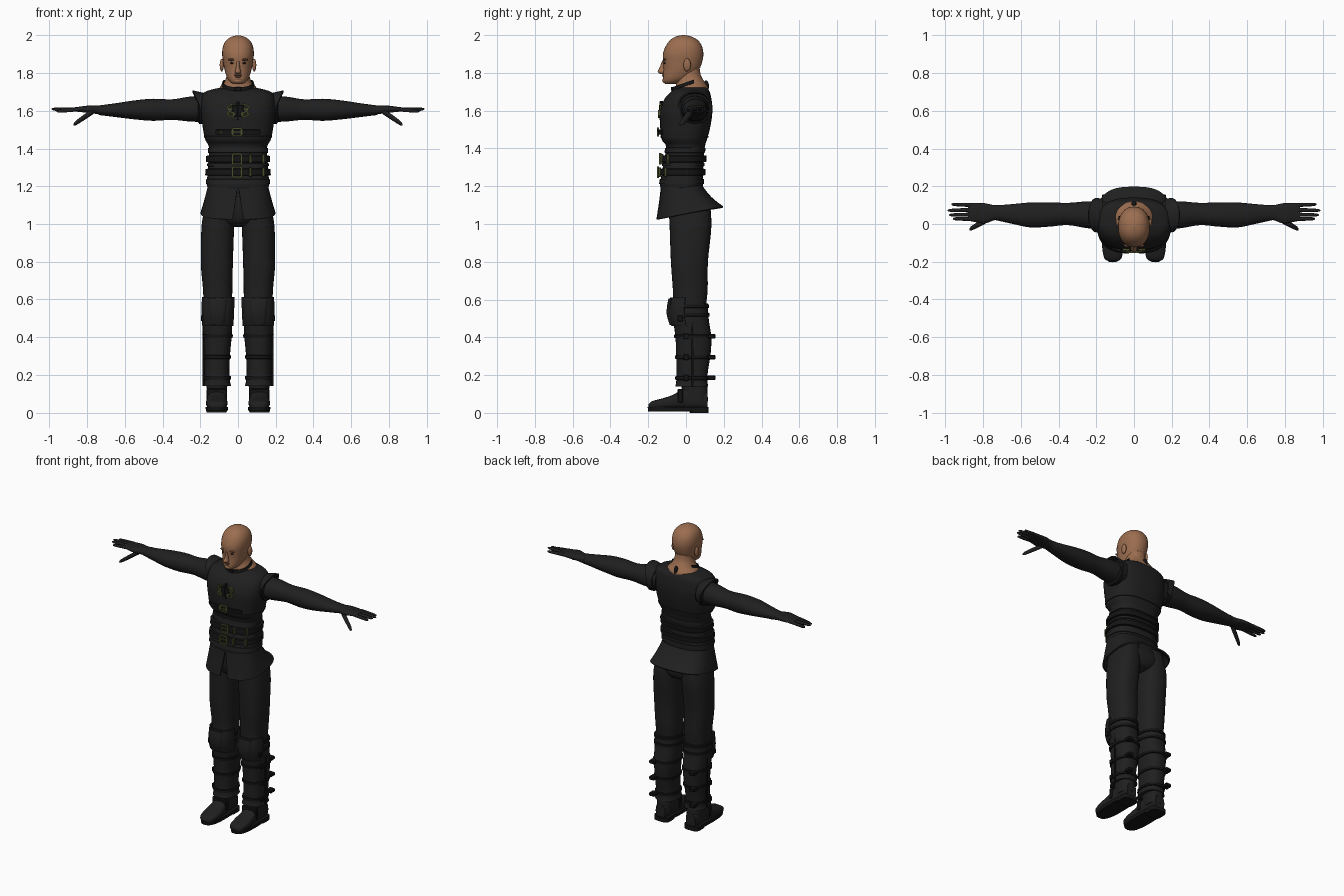
import bpy, bmesh
from math import sin, cos, radians, copysign, pi
from mathutils import Matrix, Vector

old = bpy.data.objects.get("Cube")
if old:
    bpy.data.objects.remove(old)


def material(name, *rgb):
    mat = bpy.data.materials.new(name)
    mat.use_nodes = True
    mat.diffuse_color = (*rgb, 1)
    bsdf = mat.node_tree.nodes["Principled BSDF"]
    bsdf.inputs["Base Color"].default_value = (*rgb, 1)
    bsdf.inputs["Roughness"].default_value = 0.8
    return mat


suit = material("charcoal leather", .014, .014, .014)
strap = material("black strap", .007, .007, .007)
skin = material("tan skin", .33, .155, .08)
lip = material("brown lip", .2, .085, .05)
dark = material("dark eye", .03, .018, .012)
brass = material("olive brass", .07, .075, .025)


def finish(name, bm, mat, mirror, angle=40):
    bmesh.ops.recalc_face_normals(bm, faces=bm.faces)
    mesh = bpy.data.meshes.new(name)
    bm.to_mesh(mesh)
    bm.free()
    mesh.materials.append(mat)
    mesh.polygons.foreach_set("use_smooth", [True] * len(mesh.polygons))
    mesh.set_sharp_from_angle(angle=radians(angle))
    obj = bpy.data.objects.new(name, mesh)
    bpy.context.collection.objects.link(obj)
    if mirror:
        obj.modifiers.new("mirror", 'MIRROR')
    return obj


def spline(rows, steps):
    """Smoothly resample cross-section rows."""
    if steps == 1:
        return rows
    out = []
    for i in range(len(rows) - 1):
        quad = [rows[max(i - 1, 0)], rows[i], rows[i + 1], rows[min(i + 2, len(rows) - 1)]]
        for k in range(steps):
            t = k / steps
            out.append([b + (c - a) * t / 2 + (a - 2.5 * b + 2 * c - d / 2) * t * t
                        + (1.5 * (b - c) + (d - a) / 2) * t ** 3 for a, b, c, d in zip(*quad)])
    return out + [rows[-1]]


def loft(name, rows, mat, axis=2, n=2.4, steps=4, arc=None, thick=.01, seg=32, mirror=False, warp=None):
    """Skin rounded sections; row = station, low and high of the other two axes."""
    bm = bmesh.new()
    start, end = arc or (0, 360)
    count = seg + 1 if arc else seg
    rings = []
    for t, a0, a1, b0, b1 in spline(rows, steps):
        ring = []
        for k in range(count):
            ang = radians(start + (end - start) * k / seg)
            c, s = (copysign(abs(f(ang)) ** (2 / n), f(ang)) for f in (cos, sin))
            p = [(a0 + a1 + (a1 - a0) * c) / 2, (b0 + b1 + (b1 - b0) * s) / 2]
            p.insert(axis, t)
            ring.append(bm.verts.new(warp(Vector(p)) if warp else p))
        rings.append(ring)
    for low, high in zip(rings, rings[1:]):
        for k in range(seg):
            j = (k + 1) % count
            bm.faces.new((low[k], low[j], high[j], high[k]))
    if arc:
        bmesh.ops.recalc_face_normals(bm, faces=bm.faces)
        bmesh.ops.solidify(bm, geom=bm.faces[:], thickness=thick)
    else:
        bm.faces.new(rings[0])
        bm.faces.new(rings[-1])
    return finish(name, bm, mat, mirror)


def ball(name, centre, radii, mat, mirror=False):
    bm = bmesh.new()
    bmesh.ops.create_uvsphere(bm, u_segments=16, v_segments=10, radius=1,
                              matrix=Matrix.LocRotScale(Vector(centre), None, Vector(radii)))
    return finish(name, bm, mat, mirror)


def block(name, centre, size, mat, mirror=False, tilt=0):
    bm = bmesh.new()
    rot = Matrix.Rotation(radians(tilt), 3, 'Y')
    bmesh.ops.create_cube(bm, size=1, matrix=Matrix.LocRotScale(Vector(centre), rot, Vector(size)))
    bmesh.ops.bevel(bm, geom=bm.edges[:], offset=min(size) * .2, segments=1, affect='EDGES')
    return finish(name, bm, mat, mirror, 20)


def row_at(rows, z):
    for a, b in zip(rows, rows[1:]):
        if a[0] <= z <= b[0]:
            f = (z - a[0]) / (b[0] - a[0])
            return [p + (q - p) * f for p, q in zip(a, b)]


def grow(row, o):
    return [row[0], row[1] - o, row[2] + o, row[3] - o, row[4] + o]


def band(name, rows, z, height, out, mat, **kw):
    low, high = z - height / 2, z + height / 2
    edge = [(low, -.004), (low + .003, out), (high - .003, out), (high, -.004)]
    return loft(name, [grow(row_at(rows, h), o) for h, o in edge], mat, steps=1, **kw)


# Torso and pelvis
TORSO = [(1.18, -.155, .155, -.13, .085), (1.21, -.166, .166, -.138, .09),
         (1.26, -.162, .162, -.13, .09), (1.33, -.156, .156, -.118, .093),
         (1.41, -.155, .155, -.105, .1), (1.45, -.175, .175, -.13, .112),
         (1.52, -.188, .188, -.137, .13), (1.6, -.198, .198, -.137, .14),
         (1.66, -.196, .196, -.115, .135), (1.7, -.175, .175, -.08, .125),
         (1.722, -.1, .1, -.045, .11)]
loft("tunic", TORSO, suit, n=2.6, seg=48)
loft("pelvis", [(.985, -.04, .04, -.03, .08), (1.01, -.12, .12, -.08, .12),
                (1.08, -.16, .16, -.1, .13), (1.2, -.15, .15, -.1, .08)], suit)


# Flared skirt with a front slit and a hem that rises to the back
def flare(p):
    drop = (1.2 - p.z) / .15
    if p.y < 0 and abs(p.x) < .06:
        p.x *= .15 + .85 * drop
    p.z += p.y * .2 * drop
    return p


loft("tunic_skirt", [(1.2, -.16, .16, -.133, .088), (1.13, -.178, .178, -.143, .135),
                     (1.055, -.198, .198, -.157, .198)], suit, n=2.8, arc=(-86, 266), seg=56, warp=flare)

# Corset bands and belts
for z, tall, out in [(1.39, .03, .004), (1.345, .038, .014), (1.315, .02, .006), (1.275, .038, .012), (1.225, .03, .005)]:
    band("waist_belt", TORSO, z, tall, out, strap if out > .01 else suit, n=2.6, seg=48)
band("chest_seam", TORSO, 1.462, .012, .004, suit, n=2.6, seg=48)
loft("chest_strap", [grow(row_at(TORSO, z), .006) for z in (1.475, 1.5)], strap, n=2.6, steps=1, arc=(-122, -58))


def front_y(x, z):
    _, _, rx, y0, y1 = row_at(TORSO, z)
    return (y0 + y1) / 2 - (y1 - y0) / 2 * (1 - abs(x / rx) ** 2.6) ** (1 / 2.6)


def buckle(x, z, w, h, out, tilt=0):
    bm = bmesh.new()
    y = front_y(x, z) - out
    for dx, dz, sx, sz in [(-w, 0, .009, 2 * h), (w, 0, .009, 2 * h), (0, h, 2 * w, .009), (0, -h, 2 * w, .009), (0, 0, 2 * w, .006)]:
        bmesh.ops.create_cube(bm, size=1, matrix=Matrix.Translation((x, y, z))
                              @ Matrix.Rotation(radians(tilt), 4, 'Y')
                              @ Matrix.LocRotScale(Vector((dx, 0, dz)), None, Vector((sx, .012, sz))))
    finish("buckle", bm, brass, False, 20)


# Buckles on belts, chest strap and throat clasps
for z in (1.345, 1.275):
    buckle(-.005, z, .024, .026, .021)
    for x in (.065, .135):
        block("belt_keeper", (x, front_y(x, z) - .017, z), (.016, .016, .05), brass)
buckle(-.005, 1.487, .024, .019, .014)
block("strap_tip", (-.085, front_y(.085, 1.487) - .01, 1.487), (.022, .012, .02), brass)
for side in (-1, 1):
    for z, turn in ((1.62, 25), (1.582, -25)):
        buckle(side * .038, z, .016, .011, .006, side * turn)
    block("clasp_strap", (side * .015, -.138, 1.6), (.03, .012, .06), strap)
block("chest_placket", (0, -.13, 1.6), (.014, .02, .1), strap)

# Shoulder flanges around the arm holes
def peak(p):
    p.x += .042 * max(0, (p.z - 1.62) / .08) * max(0, (p.x - .17) / .035)
    return p


loft("shoulder_flange", [(.165, -.04, .135, 1.54, 1.69), (.2, -.044, .138, 1.53, 1.708)], suit,
     axis=0, n=2.2, steps=3, arc=(-35, 215), mirror=True, warp=peak)
loft("armhole_rim", [(.18, -.035, .13, 1.53, 1.69), (.205, -.035, .13, 1.53, 1.69),
                     (.215, -.02, .115, 1.545, 1.675)], strap, axis=0, steps=1, mirror=True)

# Sleeves, gloves, fingers and thumb
loft("sleeve", [(.15, -.03, .12, 1.54, 1.68), (.25, -.022, .12, 1.543, 1.676),
                (.35, -.006, .112, 1.552, 1.661), (.45, -.014, .115, 1.547, 1.664),
                (.55, -.018, .114, 1.555, 1.655), (.65, .002, .105, 1.567, 1.64),
                (.74, .022, .098, 1.578, 1.628)], suit, axis=0, n=2.1, mirror=True)
loft("glove_palm", [(.7, .018, .101, 1.574, 1.632), (.74, .02, .1, 1.582, 1.628),
                    (.79, .003, .11, 1.588, 1.628), (.84, .01, .112, 1.594, 1.622),
                    (.88, .018, .11, 1.597, 1.617)], suit, axis=0, mirror=True)


def finger(name, root, tip, r):
    rows = []
    for f, s in [(0, 1), (.5, .95), (.9, .75), (1, .25)]:
        x, y, z = Vector(root).lerp(Vector(tip), f)
        rows.append((x, y - r * s, y + r * s, z - r * s, z + r * s))
    loft(name, rows, suit, axis=0, n=2, steps=2, seg=12, mirror=True)


for y0, y1, x, z in [(.026, .028, .96, 1.597), (.05, .048, .98, 1.607), (.075, .072, .988, 1.609), (.1, .104, .968, 1.603)]:
    finger("glove_finger", (.85, y0, 1.608), (x, y1, z), .0105)
finger("glove_thumb", (.765, .03, 1.6), (.872, -.028, 1.527), .016)

# Trousers
loft("trouser_leg", [(.5, .04, .175, -.06, .105), (.58, .032, .182, -.068, .108),
                     (.66, .03, .186, -.07, .115), (.8, .027, .197, -.08, .116),
                     (1, .02, .192, -.087, .135), (1.13, .015, .165, -.09, .12)], suit, mirror=True)

# Greaves, knee guards, straps and clasps
GREAVE = [(.14, .035, .184, -.057, .118), (.165, .042, .178, -.052, .114),
          (.22, .046, .177, -.05, .116), (.31, .042, .178, -.052, .13),
          (.4, .034, .183, -.056, .134), (.5, .029, .188, -.068, .12), (.58, .03, .186, -.068, .116)]
loft("greave", GREAVE, suit, mirror=True)
loft("knee_guard", [(.46, .024, .19, -.077, .13), (.53, .02, .194, -.096, .13), (.612, .018, .192, -.085, .13)],
     suit, n=2.8, steps=3, arc=(-172, -8), seg=8, mirror=True)
loft("knee_plate", [(.465, .07, .15, -.086, 0), (.53, .06, .155, -.104, 0), (.605, .055, .165, -.093, 0)],
     suit, n=4, steps=2, arc=(-150, -30), seg=8, mirror=True)
for z in (.185, .295, .405, .52, .565):
    band("greave_strap", GREAVE, z, .022, .006, strap, mirror=True)
    if z < .5:
        block("strap_clasp", (.15, .135, z), (.04, .044, .024), strap, mirror=True)
        block("strap_plate", (.181, .0, z), (.014, .028, .03), strap, mirror=True)
block("knee_stud", (.19, -.03, .5), (.012, .03, .03), strap, mirror=True)
block("greave_seam", (.181, .035, .34), (.012, .012, .4), strap, mirror=True)

# Boots
loft("boot_foot", [(-.198, .09, .135, .022, .045), (-.18, .066, .158, .02, .062),
                   (-.12, .056, .169, .02, .078), (-.06, .06, .165, .02, .1),
                   (0, .064, .16, .02, .14), (.06, .066, .16, .02, .15),
                   (.114, .078, .148, .02, .11)], suit, axis=1, n=2.8, mirror=True)
loft("boot_shaft", [(.06, .062, .162, -.01, .116), (.17, .055, .168, -.03, .112)], suit, steps=1, mirror=True)
loft("boot_sole", [(.008, .055, .17, -.2, .115), (.03, .053, .172, -.203, .118)],
     strap, n=2.8, steps=1, mirror=True)
loft("boot_heel", [(0, .06, .166, .02, .12), (.03, .058, .168, .018, .12)], strap, n=4, steps=1, mirror=True)
block("boot_strap", (.112, -.03, .09), (.108, .03, .075), strap, mirror=True)

# Neck and collar
loft("neck", [(1.68, -.115, .115, -.05, .118), (1.72, -.1, .1, -.053, .118), (1.75, -.074, .074, -.052, .1),
              (1.79, -.06, .06, -.05, .078), (1.85, -.055, .055, -.04, .07)], skin, n=2.1)


def slope(p):
    p.z += p.y * .35
    return p


loft("collar", [(1.732, -.088, .088, -.075, .09), (1.75, -.082, .082, -.07, .085)], strap,
     n=2.1, steps=1, arc=(-205, 25), thick=.006, warp=slope)
block("collar_clasp", (0, -.072, 1.715), (.03, .014, .022), strap)
ball("nape_tab", (0, .106, 1.73), (.014, .016, .03), strap)

# Head
loft("head", [(1.742, -.025, .025, -.112, -.05), (1.756, -.045, .045, -.121, -.005),
              (1.78, -.06, .06, -.122, .035), (1.82, -.072, .072, -.119, .07),
              (1.86, -.079, .079, -.122, .086), (1.9, -.084, .084, -.122, .092),
              (1.94, -.08, .08, -.108, .085), (1.972, -.064, .064, -.085, .064),
              (1.992, -.036, .036, -.055, .03), (2, -.006, .006, -.02, -.008)], skin, n=2.2)
loft("nose", [(1.795, -.012, .012, -.136, -.105), (1.806, -.017, .017, -.15, -.1),
              (1.83, -.01, .01, -.139, -.1), (1.865, -.008, .008, -.126, -.1)], skin, n=2, seg=16)
ball("ear", (.086, .006, 1.842), (.011, .02, .034), skin, mirror=True)
ball("eye", (.031, -.112, 1.853), (.012, .007, .005), dark, mirror=True)
ball("brow", (.032, -.113, 1.871), (.022, .01, .006), lip, mirror=True)
ball("upper_lip", (0, -.119, 1.789), (.021, .009, .005), lip)
ball("lower_lip", (0, -.118, 1.781), (.018, .008, .005), lip)
ball("chin", (0, -.112, 1.759), (.022, .014, .014), skin)
